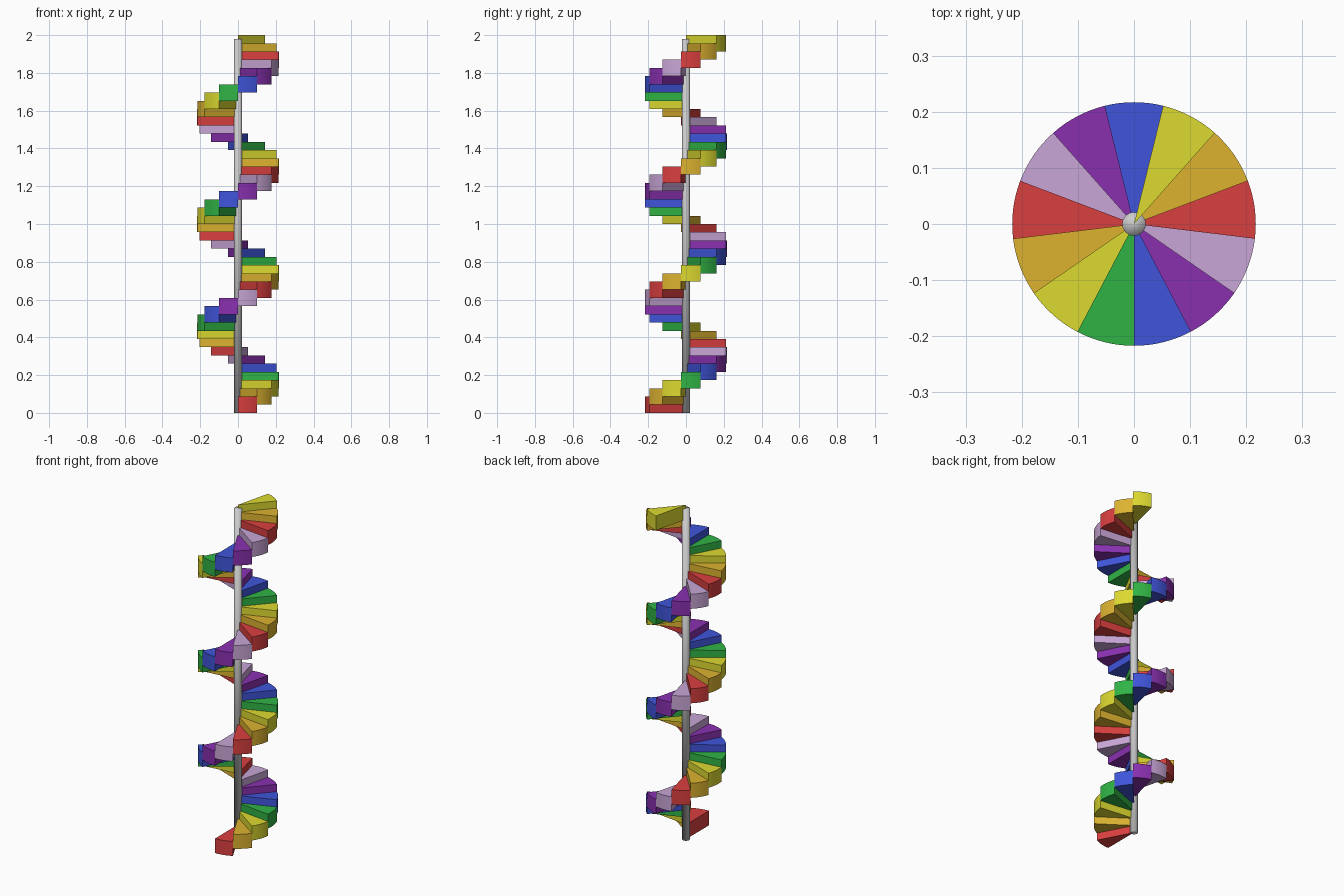
import bpy, bmesh
from math import cos, sin, radians, pi

if "Cube" in bpy.data.objects:
    bpy.data.objects.remove(bpy.data.objects["Cube"])

STEPS, PER_TURN = 45, 13
RISE = 2 / (STEPS + 1)      # each step is two rises thick
RADIUS, ARC = 0.217, 8
SECTOR = 2 * pi / PER_TURN

COLOURS = [("red", (0.70, 0.05, 0.05)), ("gold", (0.72, 0.45, 0.03)),
           ("yellow", (0.72, 0.70, 0.03)), ("green", (0.03, 0.45, 0.06)),
           ("blue", (0.05, 0.09, 0.70)), ("purple", (0.25, 0.03, 0.43)),
           ("lilac", (0.58, 0.38, 0.67))]
materials = []
for name, rgb in COLOURS:
    m = bpy.data.materials.new(name)
    m.diffuse_color = (*rgb, 1)
    m.use_nodes = True
    m.node_tree.nodes["Principled BSDF"].inputs["Base Color"].default_value = m.diffuse_color
    materials.append(m)


def make_step(i):
    """Solid pie wedge, turning anticlockwise as it climbs."""
    start, z = radians(270) + i * SECTOR, i * RISE
    bm = bmesh.new()
    outline = [(0, 0)] + [(RADIUS * cos(start + SECTOR * k / ARC),
                           RADIUS * sin(start + SECTOR * k / ARC))
                          for k in range(ARC + 1)]
    base = bm.faces.new([bm.verts.new((x, y, z)) for x, y in outline])
    top = bmesh.ops.extrude_face_region(bm, geom=[base])["geom"]
    bmesh.ops.translate(bm, vec=(0, 0, 2 * RISE),
                        verts=[g for g in top if isinstance(g, bmesh.types.BMVert)])
    bmesh.ops.recalc_face_normals(bm, faces=bm.faces)
    # curved rim is smooth, other faces flat
    for f in bm.faces:
        f.smooth = True
    for e in bm.edges:
        e.smooth = e.calc_face_angle(0) < radians(30)
    mesh = bpy.data.meshes.new(f"step_{i + 1:02d}")
    bm.to_mesh(mesh)
    bm.free()
    mesh.materials.append(materials[i % len(materials)])
    bpy.context.collection.objects.link(bpy.data.objects.new(mesh.name, mesh))


for i in range(STEPS):
    make_step(i)

# central pole
bpy.ops.mesh.primitive_cylinder_add(vertices=32, radius=0.021, depth=1.98,
                                    location=(0, 0, 0.99))
pole = bpy.context.object
pole.name = "central_pole"
bpy.ops.object.shade_smooth()
